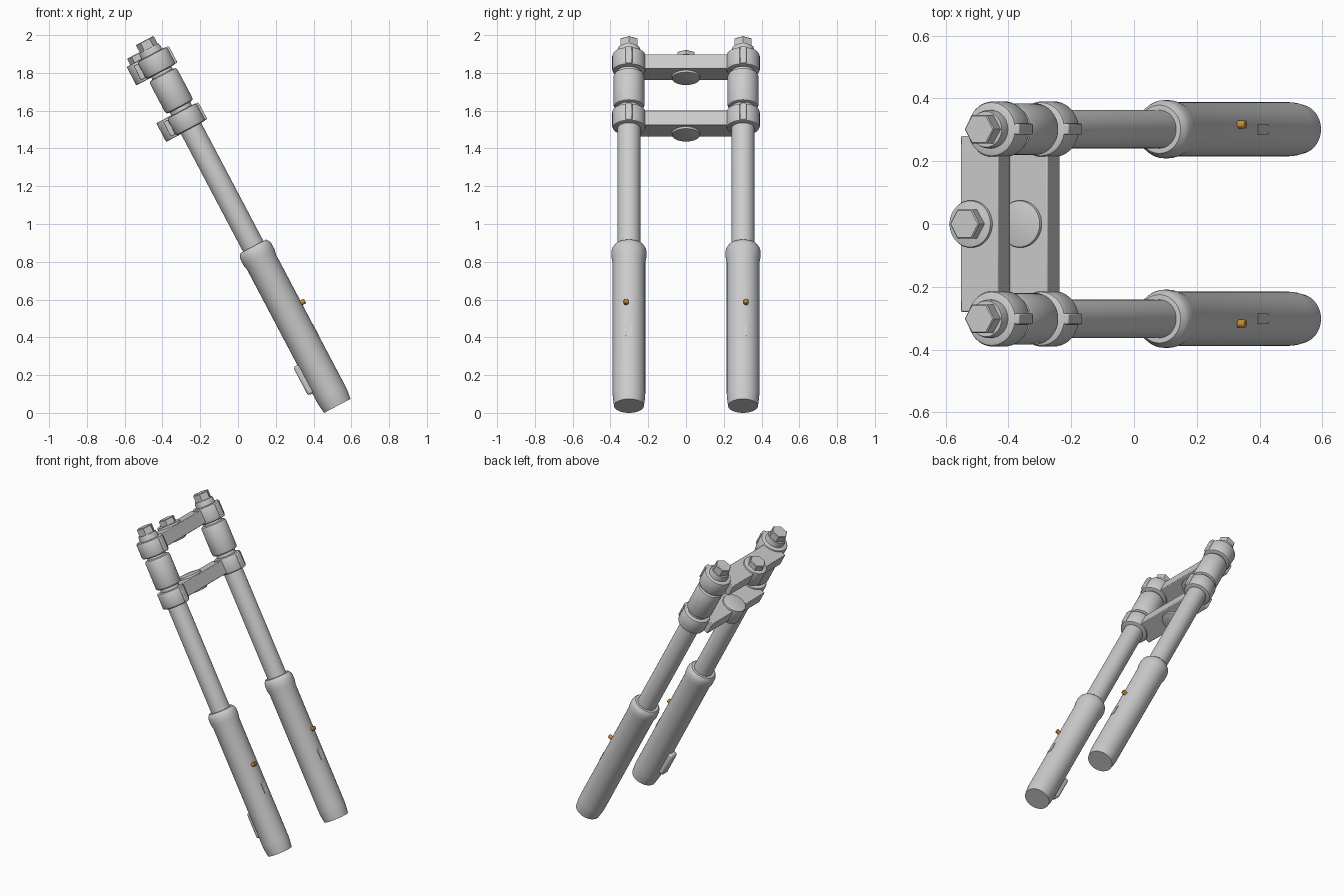
import bpy, bmesh, math
from mathutils import Matrix

if "Cube" in bpy.data.objects:
    bpy.data.objects.remove(bpy.data.objects["Cube"])

# Local frame: x = forward, y = sideways, z = up along the raked leg axis
A = math.radians(27.8)
S, C = math.sin(A), math.cos(A)
FRAME = Matrix(((C, 0, -S, 0.526), (0, 1, 0, 0), (S, 0, C, 0.037), (0, 0, 0, 1)))
LEG_Y = 0.302
STEM_X = -0.075


def material(name, rgb):
    m = bpy.data.materials.new(name)
    m.diffuse_color = (*rgb, 1)
    m.use_nodes = True
    m.node_tree.nodes["Principled BSDF"].inputs["Base Color"].default_value = m.diffuse_color
    return m


GREY = material("metal_grey", (0.6, 0.6, 0.6))
BRASS = material("brass", (0.58, 0.26, 0.03))


def finish(bm, name, mat, bevel=0.0):
    bmesh.ops.recalc_face_normals(bm, faces=bm.faces)
    bm.transform(FRAME)
    me = bpy.data.meshes.new(name)
    bm.to_mesh(me)
    bm.free()
    me.materials.append(mat)
    ob = bpy.data.objects.new(name, me)
    bpy.context.collection.objects.link(ob)
    if bevel:
        mod = ob.modifiers.new("bevel", 'BEVEL')
        mod.width, mod.segments, mod.limit_method = bevel, 2, 'ANGLE'
    me.shade_smooth()
    me.set_sharp_from_angle(angle=math.radians(32))
    return ob


def lathe(name, profile, x=0, y=0, n=40, mat=GREY):
    """Capped turned part from (radius, height) pairs."""
    bm = bmesh.new()
    rings = [[bm.verts.new((x + r * math.cos(2 * math.pi * i / n),
                            y + r * math.sin(2 * math.pi * i / n), z))
              for i in range(n)] for r, z in profile]
    for a, b in zip(rings, rings[1:]):
        for i in range(n):
            j = (i + 1) % n
            bm.faces.new((a[i], a[j], b[j], b[i]))
    bm.faces.new(rings[0][::-1])
    bm.faces.new(rings[-1])
    return finish(bm, name, mat)


def box(name, x, y, z, bevel=0.0):
    """Box from (min, max) pairs."""
    bm = bmesh.new()
    bmesh.ops.create_cube(bm, size=1)
    for v in bm.verts:
        v.co = [p[0] if c < 0 else p[1] for c, p in zip(v.co, (x, y, z))]
    return finish(bm, name, GREY, bevel)


def rounded(r, z0, z1, b):
    """Profile of a cylinder with rounded rims."""
    k = 0.3 * b
    return [(r - b, z0), (r - k, z0 + k), (r, z0 + b), (r, z1 - b), (r - k, z1 - k), (r - b, z1)]


def hex_nut(name, r, z0, z1, x=0, y=0):
    lathe(name, [(r, z0), (r, z1 - 0.004), (r - 0.004, z1)], x, y, 6)


CLAMPS = {"lower": (1.662, 1.768), "upper": (2.0, 2.105)}

for side, sy in (("near", -1), ("far", 1)):
    y = sy * LEG_Y
    # Lower slider with collar, inner tube, sleeve between clamps
    lathe(side + "_slider", [(0.079, 0), (0.085, 0.045), (0.0865, 0.075), (0.0865, 0.86),
                             (0.0925, 0.89), (0.0925, 0.925), (0.088, 0.94), (0.077, 0.955)], 0, y)
    lathe(side + "_tube", [(0.061, 0.9), (0.061, 2.125), (0.057, 2.14)], 0, y)
    lathe(side + "_sleeve", rounded(0.082, 1.787, 1.985, 0.016), 0, y)
    hex_nut(side + "_cap_nut", 0.053, 2.13, 2.187, 0, y)
    # Clamp rings with front pinch tabs
    for level, (z0, z1) in CLAMPS.items():
        lathe(f"{side}_{level}_clamp_ring", rounded(0.0885, z0, z1, 0.012), 0, y)
        box(f"{side}_{level}_clamp_tab", (0.05, 0.099), (y - 0.0175, y + 0.0175),
            (z0 + 0.003, z1 - 0.003), 0.005)
    # Small flush pad on the slider front
    box(side + "_slider_pad", (0.05, 0.088), (y - 0.017, y + 0.017), (0.375, 0.445))
    # Brass bleed screw
    bm = bmesh.new()
    bmesh.ops.create_cone(bm, cap_ends=True, segments=12, radius1=0.0135, radius2=0.0135, depth=0.04,
                          matrix=Matrix.Translation((0.088, sy * 0.317, 0.572))
                          @ Matrix.Rotation(math.pi / 2, 4, 'Y'))
    finish(bm, side + "_bleed_screw", BRASS, 0.003)

# Bridges and stem bosses joining the legs
for level, (z0, z1) in CLAMPS.items():
    box(level + "_bridge", (-0.115, 0.02), (-0.28, 0.28), (z0 + 0.01, z1 - 0.01), 0.004)
    lathe(level + "_stem_boss", rounded(0.075, z0 - 0.003, z1 + 0.003, 0.005), STEM_X, 0)
hex_nut("stem_nut", 0.053, 2.1, 2.145, STEM_X, 0)

# Brake mounting lug behind the near slider
box("brake_lug", (-0.112, -0.05), (-LEG_Y - 0.03, -LEG_Y + 0.03), (0.12, 0.29), 0.012)
